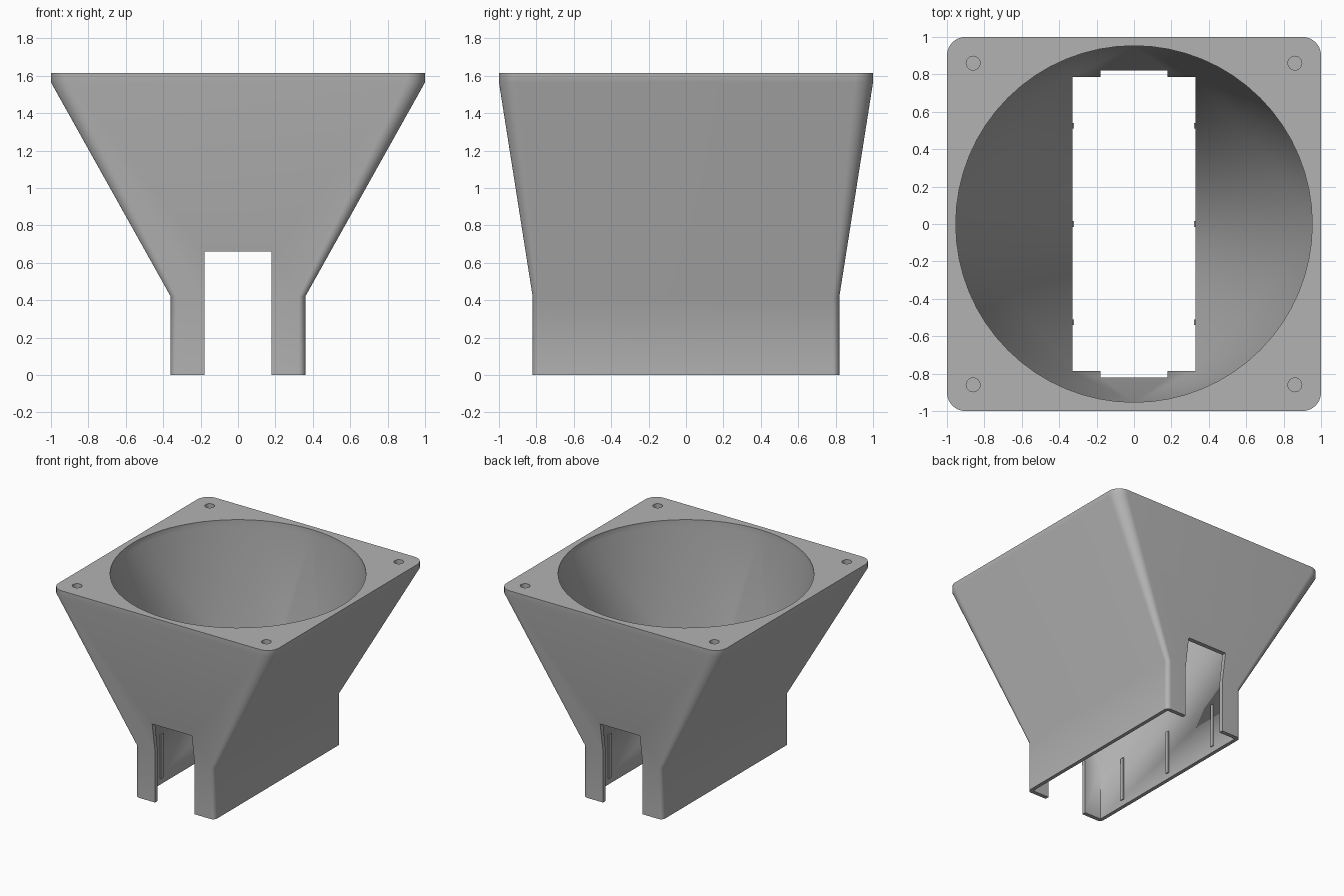
import bpy, bmesh, math
from mathutils import Matrix

if "Cube" in bpy.data.objects:
    bpy.data.objects.remove(bpy.data.objects["Cube"])

SEG = 16  # segments per quarter turn

grey = bpy.data.materials.new("plain grey")
grey.diffuse_color = (0.45, 0.45, 0.45, 1)
grey.use_nodes = True
grey.node_tree.nodes["Principled BSDF"].inputs["Base Color"].default_value = grey.diffuse_color


def make_object(name, bm):
    bmesh.ops.recalc_face_normals(bm, faces=bm.faces[:])
    me = bpy.data.meshes.new(name)
    bm.to_mesh(me)
    bm.free()
    me.materials.append(grey)
    ob = bpy.data.objects.new(name, me)
    bpy.context.collection.objects.link(ob)
    return ob


def ring(hx, hy, r, z):
    """Rounded rectangle; r = half size gives a circle, r = 0 a sharp one."""
    pts = []
    for q, (sx, sy) in enumerate(((1, 1), (-1, 1), (-1, -1), (1, -1))):
        for i in range(SEG + 1):
            a = math.pi / 2 * (q + i / SEG)
            pts.append((sx * (hx - r) + r * math.cos(a),
                        sy * (hy - r) + r * math.sin(a), z))
    return pts


def box(bm, x, y, z, sx, sy, sz):
    m = Matrix.Translation((x, y, z)) @ Matrix.Diagonal((sx, sy, sz, 1))
    bmesh.ops.create_cube(bm, size=1, matrix=m)


# Duct shell: closed loop of rings, up the outside and down the inside
profile = [
    ring(0.36, 0.82, 0.035, 0), ring(0.36, 0.82, 0.035, 0.42),
    ring(1, 1, 0.1, 1.565), ring(1, 1, 0.1, 1.615),
    ring(0.953, 0.953, 0.953, 1.615), ring(0.953, 0.953, 0.953, 1.565),
    ring(0.33, 0.787, 0, 0.42), ring(0.33, 0.787, 0, 0),
]
bm = bmesh.new()
loops = [[bm.verts.new(p) for p in pts] for pts in profile]
n = len(loops[0])
for k, a in enumerate(loops):
    b = loops[(k + 1) % len(loops)]
    for i in range(n):
        j = (i + 1) % n
        bm.faces.new((a[i], a[j], b[j], b[i]))
bmesh.ops.remove_doubles(bm, verts=bm.verts[:], dist=1e-5)
duct = make_object("duct", bm)

# Cutters: slot through front and back walls, blind screw holes in the flange
bm = bmesh.new()
box(bm, 0, 0, 0.28, 0.36, 2.4, 0.76)
for sx in (-1, 1):
    for sy in (-1, 1):
        bmesh.ops.create_cone(bm, cap_ends=True, segments=32, radius1=0.037,
                              radius2=0.037, depth=0.24,
                              matrix=Matrix.Translation((sx * 0.86, sy * 0.86, 1.615)))
cutter = make_object("slot_and_hole_cutter", bm)
cutter.hide_render = True
mod = duct.modifiers.new("cut", 'BOOLEAN')
mod.operation = 'DIFFERENCE'
mod.solver = 'EXACT'
mod.object = cutter
bpy.context.view_layer.objects.active = duct
duct.select_set(True)
bpy.ops.object.modifier_apply(modifier=mod.name)
bpy.data.objects.remove(cutter)
bpy.ops.object.shade_smooth_by_angle(angle=math.radians(30))

# Thin grip ribs on the inside of the long walls
bm = bmesh.new()
for sx in (-1, 1):
    for y in (-0.525, 0, 0.525):
        box(bm, sx * 0.332, y, 0.23, 0.02, 0.03, 0.36)
make_object("grip_ribs", bm)
